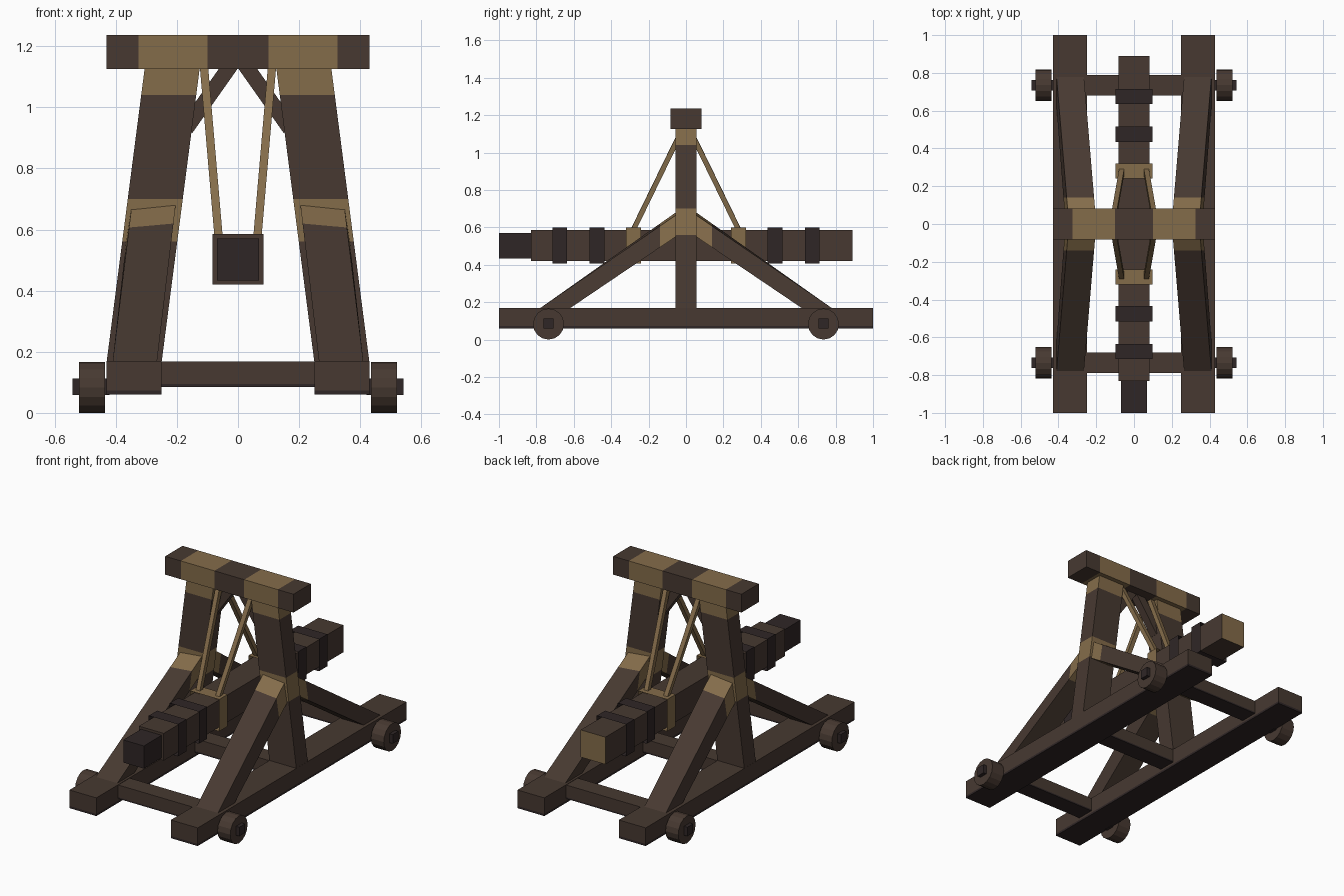
import bpy
import bmesh
from math import pi
from mathutils import Vector, Matrix

cube = bpy.data.objects.get("Cube")
if cube:
    bpy.data.objects.remove(cube)


def make_material(name, rgb):
    linear = [((c / 255 + 0.055) / 1.055) ** 2.4 for c in rgb] + [1]
    mat = bpy.data.materials.new(name)
    mat.use_nodes = True
    mat.diffuse_color = linear
    bsdf = mat.node_tree.nodes["Principled BSDF"]
    bsdf.inputs["Base Color"].default_value = linear
    bsdf.inputs["Roughness"].default_value = 0.9
    return mat


MATS = [make_material("brown wood", (71, 57, 49)),
        make_material("dark wood", (47, 38, 38)),
        make_material("tan rope", (132, 108, 74))]
BROWN, DARK, TAN = range(3)


def finish(bm, name, colour=BROWN, cuts=(), rule=None):
    """Slice along (axis, value) planes, colour faces by rule, make the object."""
    for axis, value in cuts:
        normal = Vector([float(i == axis) for i in range(3)])
        bmesh.ops.bisect_plane(bm, geom=bm.verts[:] + bm.edges[:] + bm.faces[:],
                               plane_co=normal * value, plane_no=normal)
    bmesh.ops.recalc_face_normals(bm, faces=bm.faces)
    for f in bm.faces:
        f.material_index = rule(f.calc_center_median(), f.normal) if rule else colour
    mesh = bpy.data.meshes.new(name)
    bm.to_mesh(mesh)
    bm.free()
    for mat in MATS:
        mesh.materials.append(mat)
    obj = bpy.data.objects.new(name, mesh)
    bpy.context.collection.objects.link(obj)
    return obj


def loft(name, start, end, **paint):
    """Solid beam between two matching four-cornered ends."""
    bm = bmesh.new()
    a = [bm.verts.new(p) for p in start]
    b = [bm.verts.new(p) for p in end]
    bm.faces.new(a)
    bm.faces.new(b)
    for i in range(4):
        j = (i + 1) % 4
        bm.faces.new((a[i], a[j], b[j], b[i]))
    return finish(bm, name, **paint)


def box(name, x, y, z, **paint):
    ends = [[(u, y[0], z[0]), (u, y[1], z[0]), (u, y[1], z[1]), (u, y[0], z[1])] for u in x]
    return loft(name, *ends, **paint)


def stick(name, p, q, width, **paint):
    """Square rod from p to q."""
    p, q = Vector(p), Vector(q)
    d = (q - p).normalized()
    u = d.cross(Vector((0, 1, 0))).normalized() * width / 2
    v = d.cross(u).normalized() * width / 2
    ends = [[c + u + v, c - u + v, c - u - v, c + u - v] for c in (p, q)]
    return loft(name, *ends, **paint)


def sleeve(name, y, colour):
    """Open square band wrapped round the ram."""
    bm = bmesh.new()
    corners = [(-.098, .406), (.098, .406), (.098, .6), (-.098, .6)]
    rings = [[bm.verts.new((x, v, z)) for x, z in corners] for v in (y - .04, y + .04)]
    for i in range(4):
        j = (i + 1) % 4
        bm.faces.new((rings[0][i], rings[0][j], rings[1][j], rings[1][i]))
    return finish(bm, name, colour)


def weathered(level):
    return dict(cuts=[(2, level)], rule=lambda c, n: DARK if c.z < level else BROWN)


def post_rule(c, n):
    return TAN if c.z > 1.04 or .56 < c.z < .7 else BROWN


def brace_rule(c, n):
    return TAN if abs(c.y) < .14 else BROWN


# Frame, posts, braces, wheels and ropes on each side
for s, side in ((1, "left"), (-1, "right")):
    box(f"{side}_rail", (s * .25, s * .43), (-1, 1), (.06, .17), **weathered(.073))

    ends = [[(s * x0, -.055, z), (s * x1, -.055, z), (s * x1, .055, z), (s * x0, .055, z)]
            for x0, x1, z in ((.25, .43, .165), (.125, .305, 1.13))]
    loft(f"{side}_post", *ends, cuts=[(2, .56), (2, .7), (2, 1.04)], rule=post_rule)

    stick(f"{side}_top_strut", (s * .17, 0, .93), (s * .022, 0, 1.14), .05)

    for t, place in ((-1, "front"), (1, "back")):
        foot = [(s * .265, t * .78, .168), (s * .41, t * .78, .168),
                (s * .41, t * .62, .168), (s * .265, t * .62, .168)]
        head = [(s * .203, t * .04, .69), (s * .348, t * .04, .675),
                (s * .366, t * .04, .56), (s * .221, t * .04, .56)]
        loft(f"{place}_{side}_brace", foot, head, cuts=[(1, t * .14)], rule=brace_rule)

        stick(f"{place}_{side}_rope", (s * .063, t * .29, .57),
              (s * .112, t * .012, 1.14), .027, colour=TAN)

        bm = bmesh.new()
        bmesh.ops.create_cone(bm, cap_ends=True, segments=16, radius1=.083, radius2=.083,
                              depth=.085, matrix=Matrix.Translation((s * .478, t * .735, .083))
                              @ Matrix.Rotation(pi / 2, 4, 'Y'))
        finish(bm, f"{place}_{side}_wheel")
        box(f"{place}_{side}_axle", (s * .42, s * .542), (t * .735 - .027, t * .735 + .027),
            (.058, .113), colour=DARK)

# Cross members
for y, place in ((-.735, "front"), (0, "middle"), (.735, "back")):
    box(f"{place}_crossbar", (-.26, .26), (y - .055, y + .055), (.085, .168), **weathered(.094))

box("top_beam", (-.43, .43), (-.083, .083), (1.125, 1.236),
    cuts=[(0, v) for v in (-.325, -.1, .1, .325)],
    rule=lambda c, n: TAN if .1 < abs(c.x) < .325 else BROWN)

# Ram with its head and bands
box("ram_body", (-.083, .083), (-.83, .89), (.42, .585),
    rule=lambda c, n: TAN if n.y > .9 else BROWN)
box("ram_head", (-.069, .069), (-1, -.82), (.433, .57), colour=DARK)
for t, place in ((-1, "front"), (1, "back")):
    sleeve(f"{place}_outer_band", t * .675, DARK)
    sleeve(f"{place}_inner_band", t * .475, DARK)
    sleeve(f"{place}_rope_band", t * .28, TAN)
